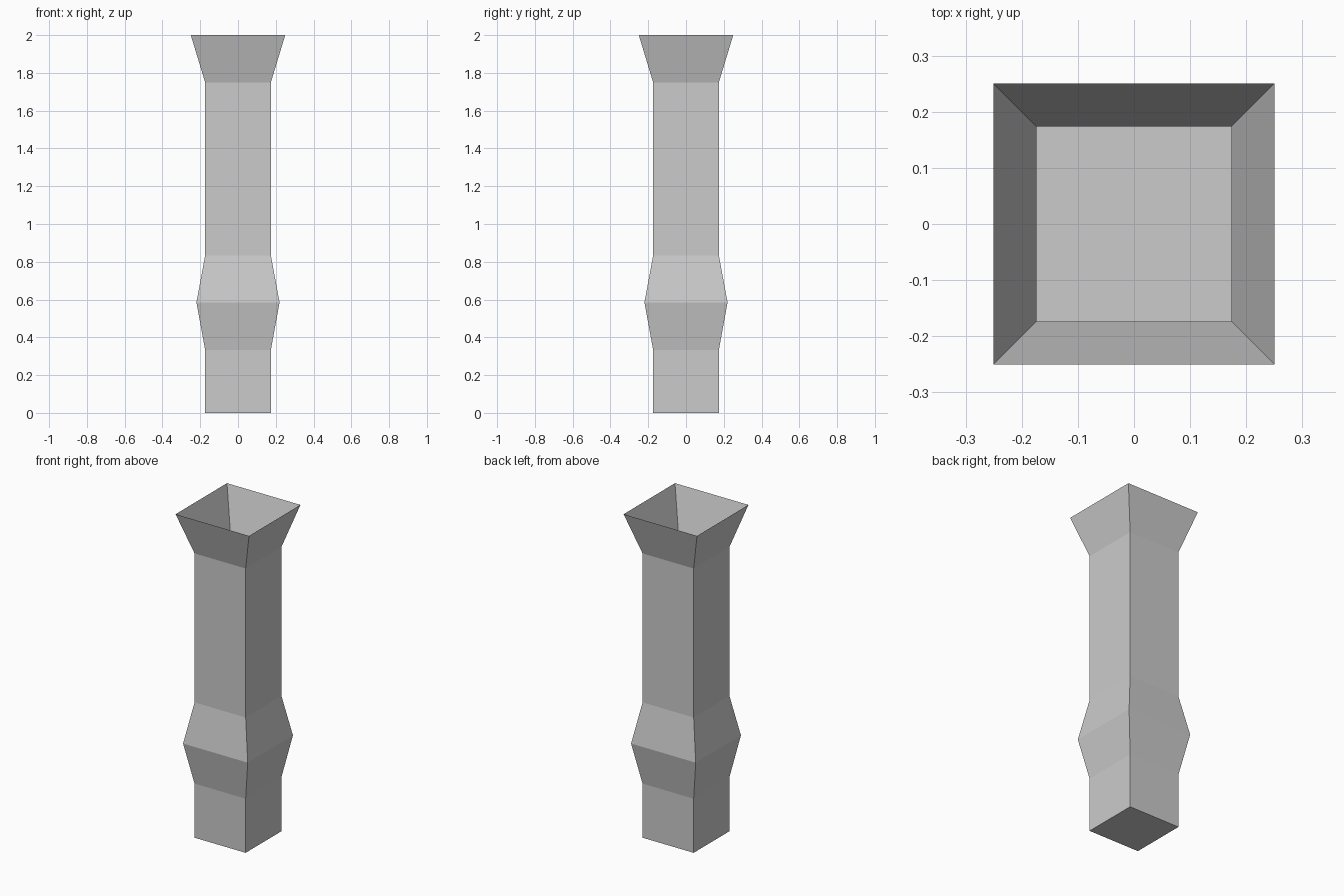
import bpy, bmesh

if "Cube" in bpy.data.objects:
    bpy.data.objects.remove(bpy.data.objects["Cube"])

# Profile of the square column: (height, half width)
PROFILE = [(0, 0.174), (0.333, 0.174), (0.585, 0.22), (0.833, 0.174),
           (1.75, 0.174), (2.0, 0.25)]

bm = bmesh.new()


def square_ring(z, r):
    return [bm.verts.new((x * r, y * r, z))
            for x, y in ((-1, -1), (1, -1), (1, 1), (-1, 1))]


rings = [square_ring(z, r) for z, r in PROFILE]

# Closed bottom, open flared top
bm.faces.new(reversed(rings[0]))

# Side walls between neighbouring rings
for low, high in zip(rings, rings[1:]):
    for i in range(4):
        j = (i + 1) % 4
        bm.faces.new((low[i], low[j], high[j], high[i]))

mesh = bpy.data.meshes.new("square_column")
bm.to_mesh(mesh)
bm.free()
column = bpy.data.objects.new("square_column", mesh)
bpy.context.collection.objects.link(column)
